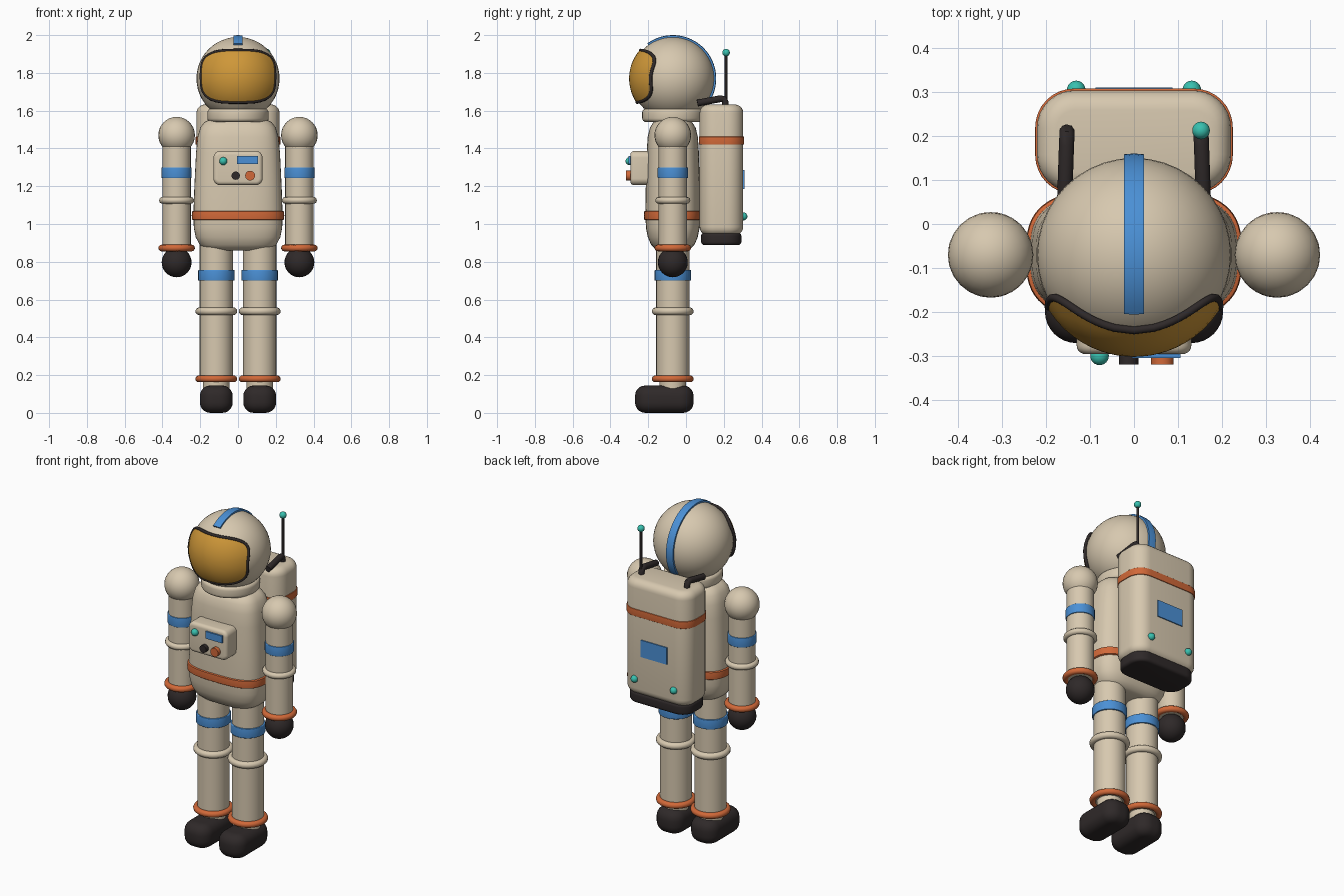
import bpy, bmesh, math
from mathutils import Vector, Matrix

if "Cube" in bpy.data.objects:
    bpy.data.objects.remove(bpy.data.objects["Cube"])

def material(name, rgb):
    m = bpy.data.materials.new(name)
    m.diffuse_color = (*rgb, 1)
    m.use_nodes = True
    m.node_tree.nodes["Principled BSDF"].inputs["Base Color"].default_value = m.diffuse_color
    return m

CREAM = material("cream suit", (0.68, 0.58, 0.43))
ORANGE = material("orange trim", (0.64, 0.14, 0.04))
BLUE = material("blue trim", (0.07, 0.28, 0.67))
GOLD = material("gold visor", (0.62, 0.31, 0.04))
DARK = material("dark rubber", (0.028, 0.022, 0.022))
TEAL = material("teal light", (0.04, 0.53, 0.43))
Y = -0.07  # body axis

def finish(name, bm, mat, angle=40):
    bmesh.ops.recalc_face_normals(bm, faces=bm.faces)
    me = bpy.data.meshes.new(name)
    bm.to_mesh(me)
    bm.free()
    me.materials.append(mat)
    ob = bpy.data.objects.new(name, me)
    bpy.context.collection.objects.link(ob)
    bpy.ops.object.select_all(action='DESELECT')
    ob.select_set(True)
    bpy.context.view_layer.objects.active = ob
    bpy.ops.object.shade_smooth_by_angle(angle=math.radians(angle))
    return ob

def sphere(name, c, r, mat, seg=24, rings=16):
    bm = bmesh.new()
    bmesh.ops.create_uvsphere(bm, u_segments=seg, v_segments=rings, radius=r,
                              matrix=Matrix.Translation(c))
    return finish(name, bm, mat)

def rod(name, a, b, r, mat, seg=32, bevel=0):
    a, b = Vector(a), Vector(b)
    bm = bmesh.new()
    rot = (b - a).to_track_quat('Z', 'Y').to_matrix().to_4x4()
    bmesh.ops.create_cone(bm, cap_ends=True, segments=seg, radius1=r, radius2=r,
                          depth=(b - a).length, matrix=Matrix.Translation((a + b) / 2) @ rot)
    if bevel:
        caps = [e for e in bm.edges if any(len(f.verts) > 4 for f in e.link_faces)]
        bmesh.ops.bevel(bm, geom=caps, offset=bevel, segments=4, profile=0.5, affect='EDGES')
    return finish(name, bm, mat)

def tube(name, pts, r, mat, closed=False, seg=10):
    """Round tube along points; also used for rings."""
    pts = [Vector(p) for p in pts]
    n, bm, rings = len(pts), bmesh.new(), []
    for i, p in enumerate(pts):
        q0 = pts[i - 1] if closed or i else p
        q1 = pts[(i + 1) % n] if closed or i < n - 1 else p
        t = (q1 - q0).normalized()
        ref = p - Vector((0, Y, 1.77)) if closed else Vector((1, 0, 0))
        u = t.cross(ref).normalized()
        v = t.cross(u)
        rings.append([bm.verts.new(p + r * (math.cos(k * math.tau / seg) * u + math.sin(k * math.tau / seg) * v))
                      for k in range(seg)])
    for i in range(n if closed else n - 1):
        a, b = rings[i], rings[(i + 1) % n]
        for k in range(seg):
            bm.faces.new((a[k], a[k - 1], b[k - 1], b[k]))
    if not closed:
        bm.faces.new(rings[0])
        bm.faces.new(rings[-1])
    return finish(name, bm, mat)

def torus(name, c, outer, minor, mat):
    pts = [(c[0] + (outer - minor) * math.cos(i * math.tau / 36),
            c[1] + (outer - minor) * math.sin(i * math.tau / 36), c[2]) for i in range(36)]
    return tube(name, pts, minor, mat, closed=True)

def rounded_box(name, lo, hi, r_side, r_cap, mat, axis=2):
    """Box with edges along axis rounded by r_side, then its end rims by r_cap."""
    lo, hi = Vector(lo), Vector(hi)
    bm = bmesh.new()
    bmesh.ops.create_cube(bm, size=1, matrix=Matrix.Translation((lo + hi) / 2) @ Matrix.Diagonal((*(hi - lo), 1)))
    def along(e):
        return abs((e.verts[0].co - e.verts[1].co).normalized()[axis]) > 0.9
    if r_side:
        bmesh.ops.bevel(bm, geom=[e for e in bm.edges if along(e)], offset=r_side,
                        segments=8, profile=0.5, affect='EDGES')
    if r_cap:
        rims = [e for e in bm.edges if abs(e.verts[0].co[axis] - e.verts[1].co[axis]) < 1e-5]
        bmesh.ops.bevel(bm, geom=rims, offset=r_cap, segments=5, profile=0.5, affect='EDGES')
    return finish(name, bm, mat)

def superellipse(a, b, n, count):
    def p(c):
        return math.copysign(abs(c) ** (2 / n), c)
    return [(a * p(math.cos(i * math.tau / count)), b * p(math.sin(i * math.tau / count)))
            for i in range(count)]

def loft(name, sections, n, mat):
    """Stack of superellipse sections (z, half width, half depth)."""
    bm = bmesh.new()
    rings = [[bm.verts.new((x, Y + y, z)) for x, y in superellipse(w, d, n, 64)] for z, w, d in sections]
    for a, b in zip(rings, rings[1:]):
        for k in range(64):
            bm.faces.new((a[k - 1], a[k], b[k], b[k - 1]))
    bm.faces.new(rings[0])
    bm.faces.new(rings[-1])
    return finish(name, bm, mat)

# Torso, belt and collar
loft("torso", [(0.86, 0.15, 0.07), (0.868, 0.175, 0.092), (0.89, 0.203, 0.115), (0.93, 0.224, 0.132),
               (0.98, 0.234, 0.142), (1.05, 0.236, 0.145), (1.2, 0.231, 0.143), (1.38, 0.222, 0.138),
               (1.46, 0.214, 0.133), (1.51, 0.2, 0.121), (1.54, 0.178, 0.102), (1.555, 0.145, 0.075)], 3, CREAM)
loft("belt", [(1.02, 0.236, 0.145), (1.024, 0.243, 0.151), (1.045, 0.245, 0.153),
              (1.066, 0.243, 0.151), (1.07, 0.236, 0.145)], 3, ORANGE)
rod("collar", (0, Y, 1.54), (0, Y, 1.61), 0.162, CREAM, 48, 0.02)

# Helmet with centre stripe
HC, HZ, VR = Vector((0, Y, 1.77)), 1.782, 0.231
sphere("helmet", HC, 0.22, CREAM, 40, 24)
bm = bmesh.new()
rows = []
for i in range(33):
    a = math.radians(-36 + 162 * i / 32)
    rows.append([bm.verts.new(HC + Vector((x, r * math.sin(a), r * math.cos(a))))
                 for x, r in ((-0.023, 0.214), (-0.023, 0.228), (0, 0.23), (0.023, 0.228), (0.023, 0.214))])
for a, b in zip(rows, rows[1:]):
    for k in range(5):
        bm.faces.new((a[k - 1], a[k], b[k], b[k - 1]))
bm.faces.new(rows[0])
bm.faces.new(rows[-1])
finish("helmet_stripe", bm, BLUE)

# Visor: rounded patch of a slightly larger sphere, framed by a rim
def on_visor(x, dz, r):
    z = HZ + dz
    return Vector((x, Y - math.sqrt(r * r - x * x - (z - HC.z) ** 2), z))

outline = superellipse(0.194, 0.137, 3.3, 72)
bm = bmesh.new()
centre = bm.verts.new(on_visor(0, 0, VR))
rings = [[bm.verts.new(on_visor(x * t / 10, z * t / 10, VR)) for x, z in outline] for t in range(1, 11)]
for k in range(72):
    bm.faces.new((centre, rings[0][k - 1], rings[0][k]))
    for a, b in zip(rings, rings[1:]):
        bm.faces.new((a[k - 1], b[k - 1], b[k], a[k]))
finish("visor", bm, GOLD)
tube("visor_rim", [on_visor(x, z, 0.227) for x, z in outline], 0.009, DARK, closed=True)

# Chest control box
rounded_box("chest_box", (-0.13, -0.295, 1.206), (0.13, -0.18, 1.386), 0.035, 0.02, CREAM, axis=1)
rounded_box("chest_screen", (-0.005, -0.304, 1.317), (0.105, -0.29, 1.36), 0, 0, BLUE)
sphere("chest_light", (-0.078, -0.299, 1.333), 0.021, TEAL)
rod("chest_button_dark", (-0.012, -0.29, 1.256), (-0.012, -0.318, 1.256), 0.022, DARK, 24)
rod("chest_button_orange", (0.064, -0.29, 1.256), (0.064, -0.318, 1.256), 0.026, ORANGE, 24)

# Backpack
rounded_box("backpack", (-0.22, 0.072, 0.94), (0.22, 0.303, 1.633), 0.085, 0.045, CREAM)
rounded_box("backpack_band", (-0.224, 0.068, 1.42), (0.224, 0.307, 1.463), 0.088, 0.003, ORANGE)
rounded_box("backpack_base", (-0.208, 0.08, 0.888), (0.208, 0.293, 0.955), 0.08, 0.018, DARK)
rounded_box("backpack_panel", (-0.087, 0.298, 1.185), (0.087, 0.309, 1.287), 0, 0, BLUE)
rod("antenna_mast", (0.152, 0.212, 1.64), (0.152, 0.212, 1.9), 0.007, DARK, 12)
sphere("antenna_tip", (0.152, 0.212, 1.907), 0.02, TEAL)

# Mirrored parts
for side, s in (("left", -1), ("right", 1)):
    sphere(side + "_backpack_light", (s * 0.131, 0.304, 1.04), 0.021, TEAL)
    tube(side + "_hose", [(s * 0.152, 0.208, 1.6), (s * 0.152, 0.208, 1.645), (s * 0.152, 0.2, 1.662),
                          (s * 0.153, 0.18, 1.663), (s * 0.157, 0.06, 1.64)], 0.018, DARK)
    # Arm
    x = s * 0.325
    sphere(side + "_shoulder", (x, Y, 1.47), 0.097, CREAM, 24, 16)
    rod(side + "_arm", (x, Y, 0.86), (x, Y, 1.47), 0.075, CREAM)
    rod(side + "_arm_band", (x, Y, 1.243), (x, Y, 1.3), 0.08, BLUE, 32, 0.004)
    torus(side + "_elbow_ring", (x, Y, 1.125), 0.093, 0.018, CREAM)
    torus(side + "_cuff", (x, Y, 0.873), 0.097, 0.018, ORANGE)
    sphere(side + "_glove", (x, Y, 0.797), 0.079, DARK)
    # Leg
    x = s * 0.115
    rod(side + "_leg", (x, Y, 0.17), (x, Y, 0.93), 0.088, CREAM)
    rod(side + "_ankle", (x, Y, 0.1), (x, Y, 0.18), 0.07, CREAM)
    rod(side + "_leg_band", (x, Y, 0.7), (x, Y, 0.757), 0.096, BLUE, 32, 0.004)
    torus(side + "_knee_ring", (x, Y, 0.538), 0.111, 0.02, CREAM)
    torus(side + "_ankle_ring", (x, Y, 0.18), 0.111, 0.018, ORANGE)
    rounded_box(side + "_boot", (x - 0.087, -0.27, 0), (x + 0.087, 0.04, 0.145), 0.072, 0.055, DARK)
